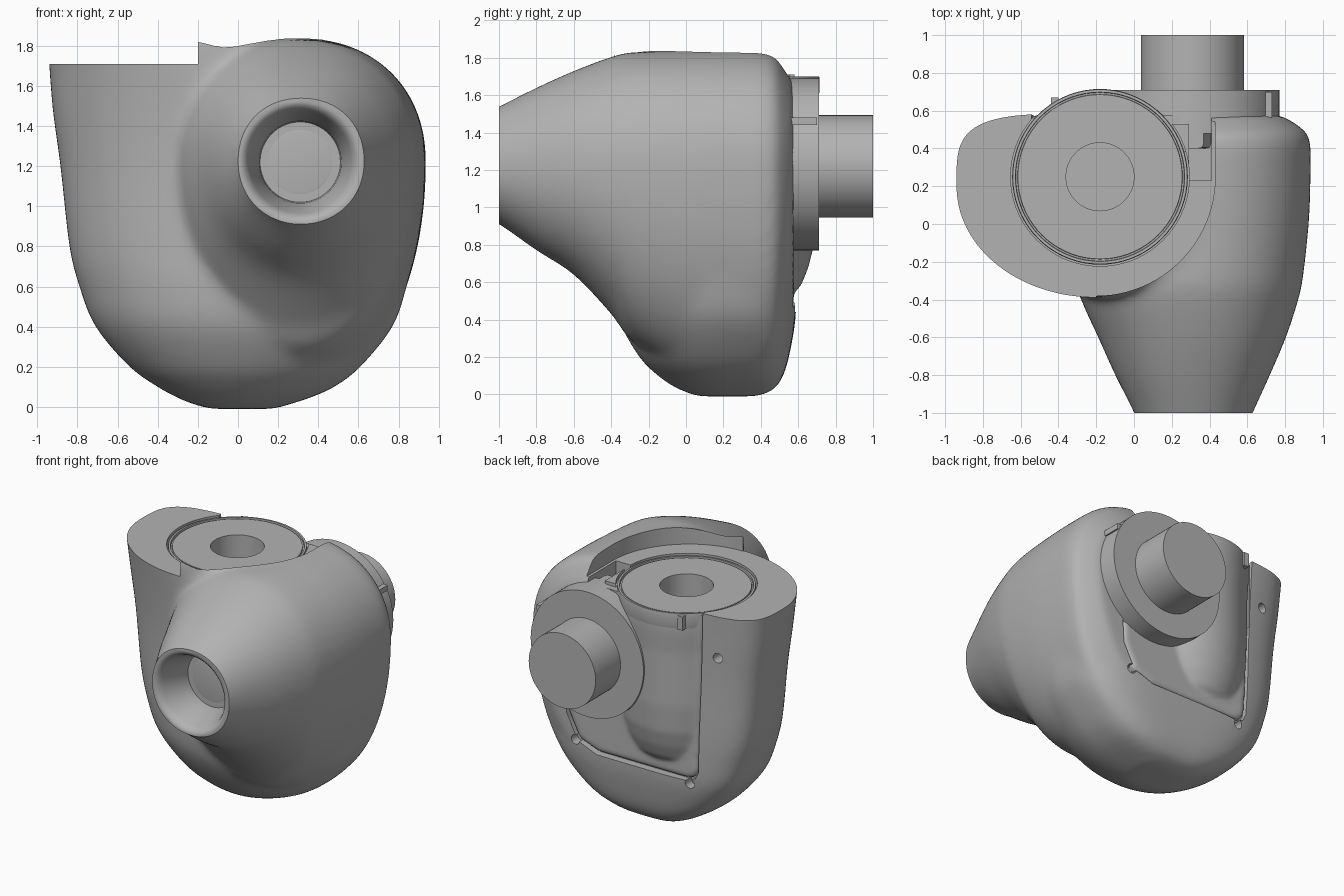
import bpy, bmesh
from math import cos, sin, pi, radians
from mathutils import Vector

if "Cube" in bpy.data.objects:
    bpy.data.objects.remove(bpy.data.objects["Cube"])

grey = bpy.data.materials.new("plain grey")
grey.use_nodes = True
COLOUR = (0.45, 0.45, 0.45, 1)
grey.diffuse_color = COLOUR
grey.node_tree.nodes["Principled BSDF"].inputs["Base Color"].default_value = COLOUR


def loft(name, rings):
    """Closed solid through a list of equal-length point rings."""
    bm = bmesh.new()
    loops = [[bm.verts.new(p) for p in ring] for ring in rings]
    count = len(loops[0])
    for a, b in zip(loops, loops[1:]):
        for i in range(count):
            j = (i + 1) % count
            bm.faces.new((a[i], a[j], b[j], b[i]))
    bm.faces.new(loops[0][::-1])
    bm.faces.new(loops[-1])
    bmesh.ops.recalc_face_normals(bm, faces=bm.faces)
    mesh = bpy.data.meshes.new(name)
    bm.to_mesh(mesh)
    bm.free()
    mesh.materials.append(grey)
    obj = bpy.data.objects.new(name, mesh)
    bpy.context.collection.objects.link(obj)
    return obj


def place(axis, u, v, t):
    return Vector((u, v, t)) if axis == "z" else Vector((u, t, v))


def lathe(name, axis, u, v, profile, sides=72):
    """Turned solid; profile is (radius, position along axis)."""
    turn = [2 * pi * i / sides for i in range(sides)]
    return loft(name, [[place(axis, u + r * cos(a), v + r * sin(a), t) for a in turn]
                       for r, t in profile])


def prism(name, axis, outline, low, high):
    return loft(name, [[place(axis, u, v, t) for u, v in outline] for t in (low, high)])


def box(name, x, y, z):
    return prism(name, "z", [(x[0], y[0]), (x[1], y[0]), (x[1], y[1]), (x[0], y[1])], *z)


def smooth_rows(rows, steps=5):
    """Catmull-Rom interpolation between table rows."""
    out = []
    for i in range(len(rows) - 1):
        quad = [rows[max(i - 1, 0)], rows[i], rows[i + 1], rows[min(i + 2, len(rows) - 1)]]
        for s in range(steps):
            t = s / steps
            out.append([b + t / 2 * (c - a + t * (2 * a - 5 * b + 4 * c - d
                        + t * (3 * (b - c) + d - a))) for a, b, c, d in zip(*quad)])
    return out + [rows[-1]]


def oval(lo_u, hi_u, lo_v, hi_v, mid_v, low_power, high_power, sides=80):
    """Oval with its own squareness below and above its middle line."""
    points = []
    for i in range(sides):
        c, s = cos(2 * pi * i / sides), sin(2 * pi * i / sides)
        e = 2 / (high_power if s > 0 else low_power)
        u = (lo_u + hi_u) / 2 + (hi_u - lo_u) / 2 * abs(c) ** e * (1 if c > 0 else -1)
        reach = hi_v - mid_v if s > 0 else lo_v - mid_v
        points.append((u, mid_v + reach * abs(s) ** e))
    return points


def use(obj, kind, **settings):
    mod = obj.modifiers.new(kind.title(), kind)
    for key, value in settings.items():
        setattr(mod, key, value)
    bpy.context.view_layer.objects.active = obj
    bpy.ops.object.modifier_apply(modifier=mod.name)


def cut(obj, cutter):
    use(obj, "BOOLEAN", object=cutter, operation="DIFFERENCE", solver="MANIFOLD")
    bpy.data.objects.remove(cutter)


def blend(name, base, other, voxel, rounds):
    """Merge two solids and soften the joint between them."""
    bpy.ops.object.select_all(action="DESELECT")
    base.select_set(True)
    other.select_set(True)
    bpy.context.view_layer.objects.active = base
    bpy.ops.object.join()
    base.name = name
    use(base, "REMESH", mode="VOXEL", voxel_size=voxel)
    use(base, "SMOOTH", factor=.5, iterations=rounds)
    return base


# Bowl: height, left, right, front, back
bowl_rows = [(-.01, -.14, .18, .06, .38), (.02, -.24, .28, -.02, .46), (.05, -.31, .37, -.08, .49),
             (.1, -.4, .48, -.15, .52), (.2, -.54, .61, -.25, .55), (.4, -.71, .77, -.36, .585),
             (.6, -.79, .84, -.39, .59), (.8, -.84, .88, -.39, .59), (1.2, -.885, .92, -.39, .585),
             (1.5, -.925, .78, -.39, .585), (1.85, -.95, .36, -.39, .585)]
bowl = loft("bowl", [[Vector((x, y, z)) for x, y in oval(l, r, f, b, .2, 2, 4)]
                     for z, l, r, f, b in smooth_rows(bowl_rows)])

# Nozzle and shoulder: depth, left, right, bottom, top
nozzle_rows = [(-1.1, .03, .59, .95, 1.49), (-1, 0, .63, .91, 1.54), (-.8, -.1, .72, .77, 1.64),
               (-.6, -.19, .805, .64, 1.73), (-.4, -.28, .87, .43, 1.805), (-.28, -.3, .895, .28, 1.83),
               (0, -.3, .925, .14, 1.835), (.25, -.3, .935, .1, 1.835), (.45, -.3, .93, .1, 1.825),
               (.52, -.22, .87, .24, 1.75), (.575, -.14, .78, .4, 1.67)]
nozzle = loft("nozzle", [[Vector((x, y, z)) for x, z in oval(l, r, b, t, 1.22, 2.05, 2.15)]
                         for y, l, r, b, t in smooth_rows(nozzle_rows)])
housing = blend("housing", bowl, nozzle, .022, 22)

# Flat rim with a curved wall against the shoulder
arc = [(-.2 + .63 * cos(a), .25 + .63 * sin(a))
       for a in (radians(-90 * i / 24) for i in range(25))]
front_left = [(-.2, -.4), (-.3, -.6), (-1.2, -.6), (-1.2, 1.2)]
cut(housing, prism("rim_cutter", "z", [(.43, 1.2)] + arc + front_left, 1.71, 2.2))
cut(housing, lathe("socket_cutter", "z", -.18, .25, [(.473, 1.2), (.473, 1.9)]))
cut(housing, box("pocket_cutter", (.29, .41), (.23, .7), (1.6, 1.9)))

# Nozzle mouth with a rounded lip
cut(housing, box("mouth_plane_cutter", (-1, 1.5), (-1.5, -1), (0, 2)))
cut(housing, lathe("mouth_cutter", "y", .31, 1.22, [(.2, -.74), (.205, -.8), (.255, -.95),
                                                    (.268, -.98), (.285, -.995), (.31, -1.005)]))

# Recessed back panel, latch slots and screw hole
panel = [(-.55, 1.9), (-.5, .52), (-.47, .46), (-.4, .44), (.32, .44), (.48, .5),
         (.57, .68), (.6, 1.2), (.28, 1.9)]
cut(housing, prism("panel_cutter", "y", panel, .53, .9))
for x, z in ((-.43, .42), (.5, .5)):
    cut(housing, lathe("slot_cutter", "y", x, z, [(.035, .5), (.035, .8)], 16))
cut(housing, lathe("screw_cutter", "y", -.65, 1.4, [(.035, .45), (.035, .8)], 24))

# Back cover: a plate in the recess, blended with the bulge of the cup
plate = prism("plate", "y", [(.01 + (x - .01) * .985, 1.17 + (z - 1.17) * .985) for x, z in panel],
              .4, .575)
bulge = lathe("bulge", "z", -.18, .25, [(.46, 1.9), (.46, 1.55), (.45, 1.4), (.45, 1), (.435, .8),
                                        (.405, .68), (.365, .58), (.28, .5), (.15, .44), (.02, .42)])
cover = blend("back_cover", plate, bulge, .016, 12)
cut(cover, box("cover_top_cutter", (-1, 1), (-1, 1), (1.685, 2.2)))
cut(cover, lathe("bore_cutter", "z", -.18, .24, [(.19, 1.25), (.19, 1.9)]))

# Inner cup with a centre bore
cup = [(.18, 1.3), (.18, 1.695), (.435, 1.695), (.438, 1.68), (.445, 1.68), (.448, 1.7),
       (.462, 1.7), (.465, 1.68), (.462, 1.6), (.44, 1.5), (.42, 1.26)]
lathe("inner_cup", "z", -.18, .25, cup)
box("cup_latch", (-.44, -.4), (.6, .67), (1.59, 1.69))

# Outlet flange, post and the small disc inside the mouth
lathe("outlet_flange", "y", .31, 1.23, [(.46, .48), (.46, .71)])
lathe("outlet_post", "y", .31, 1.22, [(.273, .65), (.273, 1)])
lathe("mouth_disc", "y", .31, 1.22, [(.16, -.7), (.16, -.742), (.15, -.744)])
box("flange_tab", (.66, .73), (.54, .7), (1.44, 1.48))

# Smooth shading with kept edges
bpy.ops.object.select_all(action="DESELECT")
for obj in bpy.context.collection.objects:
    if obj.type == "MESH" and grey.name in obj.data.materials:
        obj.select_set(True)
        bpy.context.view_layer.objects.active = obj
bpy.ops.object.shade_smooth_by_angle(angle=radians(32))
